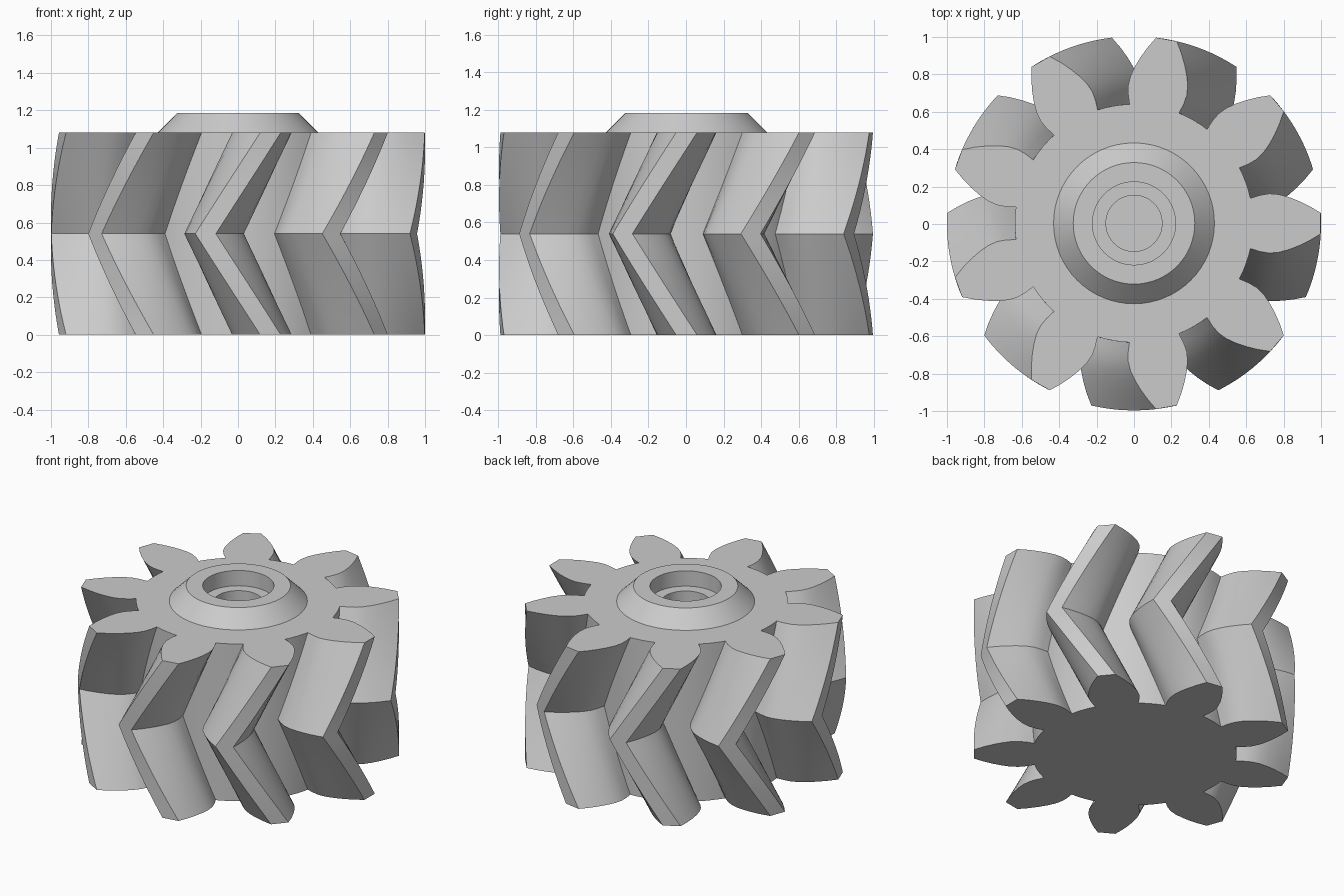
import bpy, bmesh, math

if "Cube" in bpy.data.objects:
    bpy.data.objects.remove(bpy.data.objects["Cube"])

TEETH = 9
TWIST = -math.radians(20)      # tooth rotation at the middle of the height
HEIGHT = 1.08
STEPS = 10                     # slices per half of the herringbone
CENTRE_Y = 0.0035
SEGS = 64

steel = bpy.data.materials.new("grey steel")
steel.use_nodes = True
GREY = (0.6, 0.6, 0.6, 1)
steel.diffuse_color = GREY
steel.node_tree.nodes["Principled BSDF"].inputs["Base Color"].default_value = GREY


def polar(r, a, z):
    return (r * math.cos(a), r * math.sin(a) + CENTRE_Y, z)


def strip(bm, low, high):
    """Quads between two closed loops of equal length."""
    n = len(low)
    for j in range(n):
        k = (j + 1) % n
        bm.faces.new((low[j], low[k], high[k], high[j]))


def finish(bm, name):
    mesh = bpy.data.meshes.new(name)
    bm.to_mesh(mesh)
    bm.free()
    obj = bpy.data.objects.new(name, mesh)
    bpy.context.collection.objects.link(obj)
    mesh.materials.append(steel)
    bpy.ops.object.select_all(action='DESELECT')
    obj.select_set(True)
    bpy.context.view_layer.objects.active = obj
    bpy.ops.object.shade_smooth_by_angle(angle=math.radians(25))


# Tooth flank from root to tip: radius and half angle in degrees
flank = [(0.637, 12.2), (0.69, 12.6), (0.74, 12.4), (0.79, 11.3), (0.84, 9.6),
         (0.89, 7.7), (0.945, 5.5), (1.0, 3.2)]
tooth = [(r, -a) for r, a in flank] + [(r, a) for r, a in reversed(flank)]
tooth += [(0.637, 16), (0.637, 20), (0.637, 24)]      # valley floor
outline = [(r, math.radians(a + t * 360 / TEETH)) for t in range(TEETH) for r, a in tooth]

# Gear body: outline twisted one way, then back
bm = bmesh.new()
slices = []
for i in range(2 * STEPS + 1):
    f = i / (2 * STEPS)
    turn = TWIST * (1 - abs(2 * f - 1))
    slices.append([bm.verts.new(polar(r, a + turn, f * HEIGHT)) for r, a in outline])
for low, high in zip(slices, slices[1:]):
    strip(bm, low, high)
bm.faces.new(list(reversed(slices[0])))
# Top face with a round opening under the hub
ring = [bm.verts.new(polar(0.43, 2 * math.pi * j / SEGS, HEIGHT)) for j in range(SEGS)]
rim = [bm.edges.new((ring[j], ring[(j + 1) % SEGS])) for j in range(SEGS)]
top = slices[-1]
rim += [bm.edges.get((top[j], top[(j + 1) % len(top)])) for j in range(len(top))]
bmesh.ops.triangle_fill(bm, edges=rim, use_beauty=True, normal=(0, 0, 1))
finish(bm, "gear_body")

# Hub: cone, flat rim and stepped blind bore
bm = bmesh.new()
profile = [(0.43, HEIGHT), (0.325, 1.185), (0.222, 1.185), (0.222, 1.08),
           (0.15, 1.08), (0.15, 0.54)]
loops = [[bm.verts.new(polar(r, 2 * math.pi * j / SEGS, z)) for j in range(SEGS)]
         for r, z in profile]
for low, high in zip(loops, loops[1:]):
    strip(bm, low, high)
bm.faces.new(loops[-1])
finish(bm, "hub")
